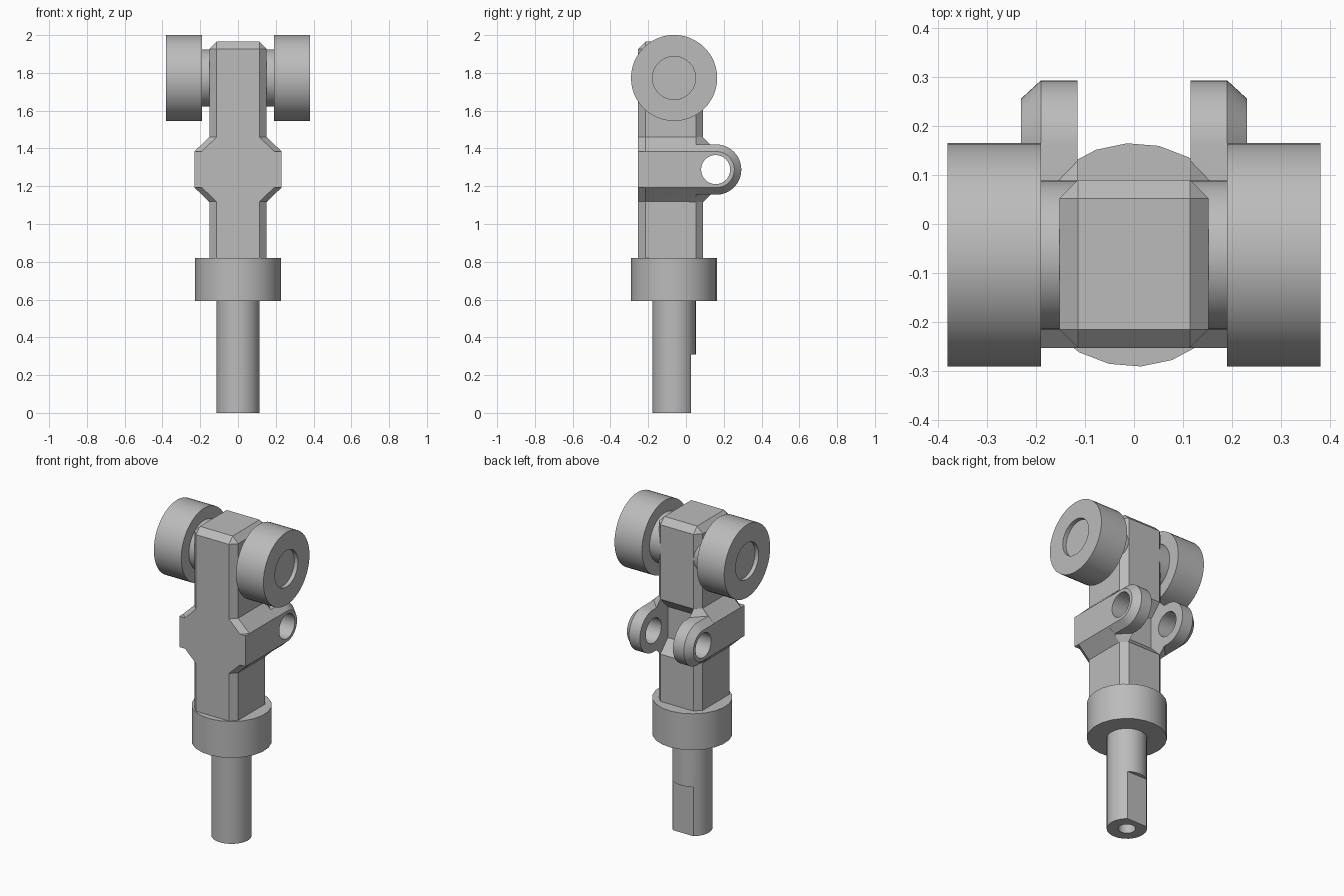
import bpy, bmesh
from math import sin, cos, pi, radians
from mathutils import Vector, Matrix

cube = bpy.data.objects.get("Cube")
if cube:
    bpy.data.objects.remove(cube, do_unlink=True)

GREY = bpy.data.materials.new("machined grey")
GREY.use_nodes = True
GREY.diffuse_color = (0.5, 0.5, 0.5, 1)
GREY.node_tree.nodes["Principled BSDF"].inputs["Base Color"].default_value = GREY.diffuse_color

AXIS_Y = -0.063      # shared y of the shaft and the roller axle
LUG_Y, LUG_Z = 0.16, 1.288


def finish(bm, name):
    """Turn a bmesh into a linked object with the shared material."""
    bmesh.ops.remove_doubles(bm, verts=bm.verts, dist=1e-5)
    bmesh.ops.recalc_face_normals(bm, faces=bm.faces)
    me = bpy.data.meshes.new(name)
    bm.to_mesh(me)
    bm.free()
    me.materials.append(GREY)
    ob = bpy.data.objects.new(name, me)
    bpy.context.collection.objects.link(ob)
    return ob


def hull(name, points):
    """Convex solid around a set of points."""
    bm = bmesh.new()
    for p in points:
        bm.verts.new(p)
    bmesh.ops.convex_hull(bm, input=bm.verts)
    bmesh.ops.dissolve_limit(bm, angle_limit=0.01, verts=bm.verts, edges=bm.edges)
    return finish(bm, name)


def loft(name, rings):
    """Skin between rings of equal length; a ring of one repeated point closes to a pole."""
    bm = bmesh.new()
    loops = [[bm.verts.new(p) for p in ring] for ring in rings]
    n = len(loops[0])
    for a, b in zip(loops, loops[1:]):
        for i in range(n):
            j = (i + 1) % n
            bm.faces.new((a[i], a[j], b[j], b[i]))
    bm.faces.new(loops[0])
    bm.faces.new(loops[-1])
    bmesh.ops.dissolve_degenerate(bm, dist=1e-5, edges=bm.edges)
    return finish(bm, name)


def lathe(name, profile, matrix, sides, turn=0.0):
    """Revolve (radius, height) points about the local z axis."""
    bm = bmesh.new()
    loops = []
    for r, h in profile:
        loops.append([bm.verts.new(matrix @ Vector((r * cos(turn + 2 * pi * i / sides),
                                                    r * sin(turn + 2 * pi * i / sides), h)))
                      for i in range(sides)])
    for a, b in zip(loops, loops[1:]):
        for i in range(sides):
            j = (i + 1) % sides
            bm.faces.new((a[i], a[j], b[j], b[i]))
    bm.faces.new(loops[0])
    bm.faces.new(loops[-1])
    return finish(bm, name)


def combine(target, tool, operation):
    """Apply a boolean and discard the tool object."""
    mod = target.modifiers.new("cut", 'BOOLEAN')
    mod.operation, mod.solver, mod.object = operation, 'EXACT', tool
    tool.hide_render = True
    bpy.context.view_layer.objects.active = target
    bpy.ops.object.modifier_apply(modifier=mod.name)
    bpy.data.objects.remove(tool, do_unlink=True)


def smooth(ob):
    bpy.ops.object.select_all(action='DESELECT')
    ob.select_set(True)
    bpy.context.view_layer.objects.active = ob
    bpy.ops.object.shade_smooth_by_angle(angle=radians(30))


upright = Matrix.Translation((0, AXIS_Y, 0))
sideways = Matrix.Rotation(pi / 2, 4, 'Y')
SIGNS = (-1, 1)

# Shaft with a blind centre hole and a flat ground on the back
shaft = lathe("shaft", [(.05, .15), (.05, 0), (.115, 0), (.115, .62)], upright, 22, radians(93.5))
combine(shaft, hull("flat_cutter", [(x, y, z) for x in (-.3, .3) for y in (.027, .3)
                                    for z in (-.1, .31)]), 'DIFFERENCE')
smooth(shaft)

# Collar
smooth(lathe("collar", [(.228, .592), (.228, .82)], upright, 22, radians(93.5)))

# Chamfered square column
W, WI = .152, .114
F, FI, B, BI = -.253, -.215, .09, .052
points = [(s * WI, y, 1.965) for s in SIGNS for y in (FI, BI)]
for z in (.8, 1.927):
    points += [(s * WI, y, z) for s in SIGNS for y in (F, B)]
    points += [(s * W, y, z) for s in SIGNS for y in (FI, BI)]
body = hull("body", points)

# Flared cross arm, its sloped shoulders chamfered at the front


def arm_ring(y, root, shoulder):
    right = [(root, 1.46), (shoulder, 1.385), (.23, 1.385),
             (.23, 1.192), (shoulder, 1.192), (root, 1.118)]
    return [(x, y, z) for x, z in right] + [(-x, y, z) for x, z in reversed(right)]


arm = loft("arm", [arm_ring(F, WI, .19), arm_ring(FI, W, .23), arm_ring(BI, W, .23)])
combine(body, arm, 'UNION')

# Pocket with sloped ends in the back, between the lugs
pocket = hull("pocket_cutter", [(s * .115, y, LUG_Z + t * h) for s in SIGNS for t in SIGNS
                                for y, h in ((.015, .097), (.13, .212))])
combine(body, pocket, 'DIFFERENCE')

# Pierced round lugs with a chamfered outer rim, and gussets back to the column
for s in SIGNS:
    points = []
    for x, r in ((.115, .133), (.19, .133), (.23, .096)):
        points += [(s * x, 0, LUG_Z + t * r) for t in SIGNS]
        points += [(s * x, LUG_Y + r * cos(a), LUG_Z + r * sin(a))
                   for a in (pi * (i / 24 - .5) for i in range(25))]
    combine(body, hull("lug", points), 'UNION')
    gusset = []
    for x, y1, h1, y2 in ((.115, B, .172, .13), (W, BI, .172, B), (.19, .02, .132, BI)):
        gusset += [(s * x, y, LUG_Z + t * h) for t in SIGNS
                   for y, h in ((.016, h1), (y1, h1), (y2, .132))]
    combine(body, hull("gusset", gusset), 'UNION')

pin_hole = lathe("pin_hole_cutter", [(.077, -.5), (.077, .5)],
                 Matrix.Translation((0, LUG_Y - .003, LUG_Z)) @ sideways, 32)
combine(body, pin_hole, 'DIFFERENCE')
smooth(body)

# Axle and the two rollers with a shallow recess in the outer face
hub = Matrix.Translation((0, AXIS_Y, 1.773)) @ sideways
smooth(lathe("axle", [(.152, -.2), (.152, .2)], hub, 48))
for side, s in (("right", -1), ("left", 1)):
    smooth(lathe(side + "_roller", [(.114, s * .355), (.114, s * .38), (.228, s * .38),
                                    (.228, s * .19)], hub, 48))
